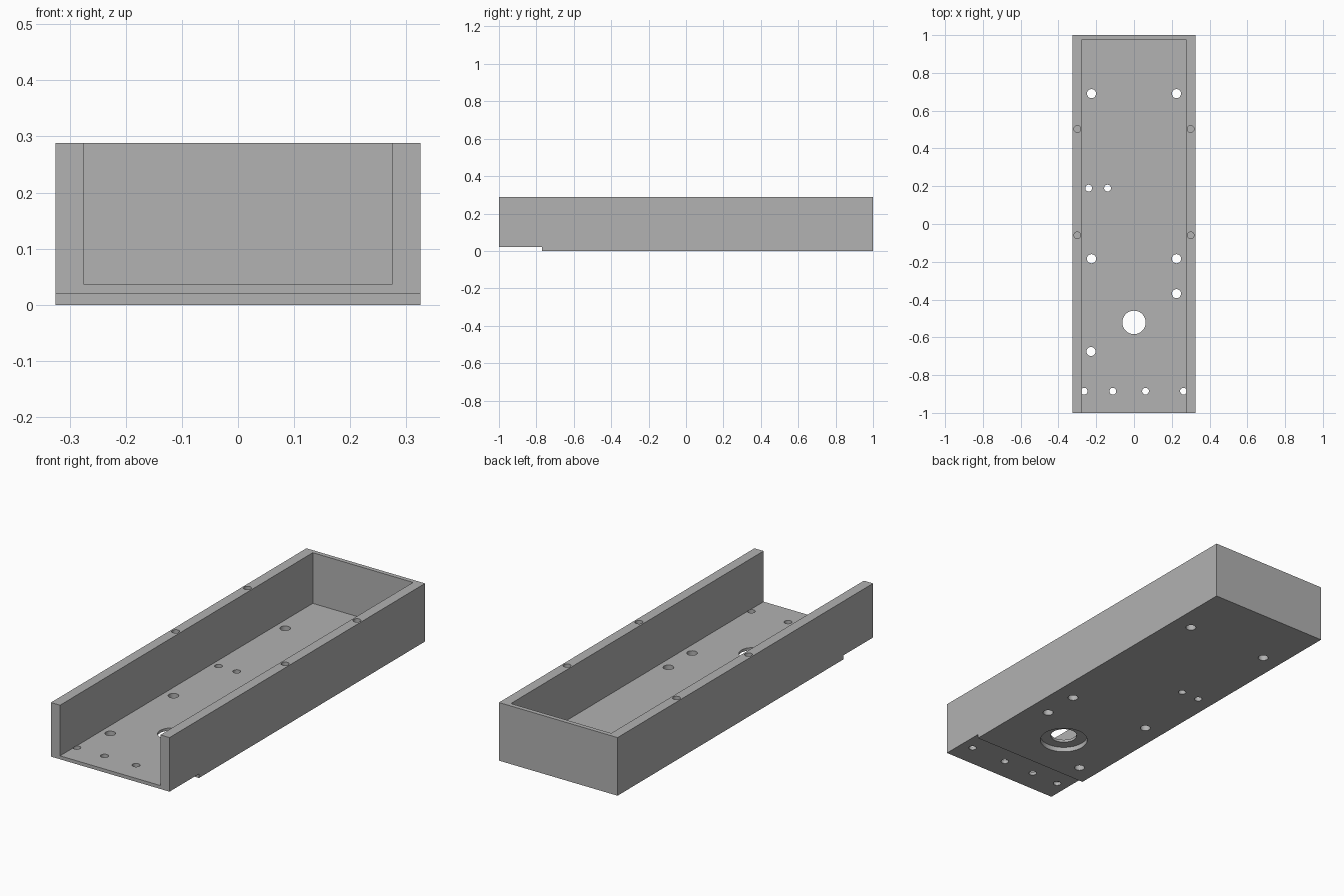
import bpy

cube = bpy.data.objects.get("Cube")
if cube:
    bpy.data.objects.remove(cube, do_unlink=True)

HALF_W, HEIGHT = 0.325, 0.288
INNER_W, FLOOR, BACK = 0.275, 0.037, 0.978

grey = bpy.data.materials.new("plain grey")
grey.use_nodes = True
colour = (0.445, 0.445, 0.445, 1)
grey.diffuse_color = colour
grey.node_tree.nodes["Principled BSDF"].inputs["Base Color"].default_value = colour


def box(name, low, high):
    """Axis-aligned box between two corners."""
    bpy.ops.mesh.primitive_cube_add(size=1)
    ob = bpy.context.object
    ob.name = name
    ob.location = [(a + b) / 2 for a, b in zip(low, high)]
    ob.scale = [b - a for a, b in zip(low, high)]
    bpy.ops.object.transform_apply(location=True, rotation=False, scale=True)
    return ob


def drill(x, y, radius, low, high):
    """Vertical cylinder used to cut a hole."""
    bpy.ops.mesh.primitive_cylinder_add(
        vertices=40, radius=radius, depth=high - low,
        location=(x, y, (low + high) / 2))
    return bpy.context.object


def cut(target, cutter):
    """Subtract the cutter from the target and discard it."""
    cutter.hide_render = True
    mod = target.modifiers.new("cut", 'BOOLEAN')
    mod.operation = 'DIFFERENCE'
    mod.solver = 'EXACT'
    mod.object = cutter
    bpy.context.view_layer.objects.active = target
    bpy.ops.object.modifier_apply(modifier=mod.name)
    bpy.data.objects.remove(cutter, do_unlink=True)


# Tray: solid block, hollowed and open at the front and top
tray = box("open_tray", (-HALF_W, -1, 0), (HALF_W, 1, HEIGHT))
cut(tray, box("cavity", (-INNER_W, -1.2, FLOOR), (INNER_W, BACK, 0.5)))

# Shallow step under the front edge
cut(tray, box("front_step", (-0.5, -1.2, -0.1), (0.5, -0.77, 0.02)))

# Round opening with a wider recess underneath
cut(tray, drill(0, -0.521, 0.062, -0.1, 0.1))
cut(tray, drill(0, -0.521, 0.112, -0.1, 0.024))

# Mounting holes through the floor, grouped by radius
floor_holes = {
    0.024: [(-0.225, 0.69), (0.225, 0.69), (-0.225, -0.184), (0.225, -0.184),
            (0.225, -0.369), (-0.228, -0.675)],
    0.018: [(-0.24, 0.19), (-0.14, 0.19), (-0.264, -0.885), (-0.112, -0.885),
            (0.061, -0.885), (0.262, -0.885)],
}
for radius, places in floor_holes.items():
    for x, y in places:
        cut(tray, drill(x, y, radius, -0.1, FLOOR + 0.001))

# Blind screw holes in the tops of the side walls
for side in (-1, 1):
    for y in (0.503, -0.06):
        cut(tray, drill(side * 0.3, y, 0.018, HEIGHT - 0.1, HEIGHT + 0.1))

tray.data.materials.clear()
tray.data.materials.append(grey)
bpy.ops.object.select_all(action='DESELECT')
tray.select_set(True)
bpy.context.view_layer.objects.active = tray
bpy.ops.object.shade_smooth_by_angle()
